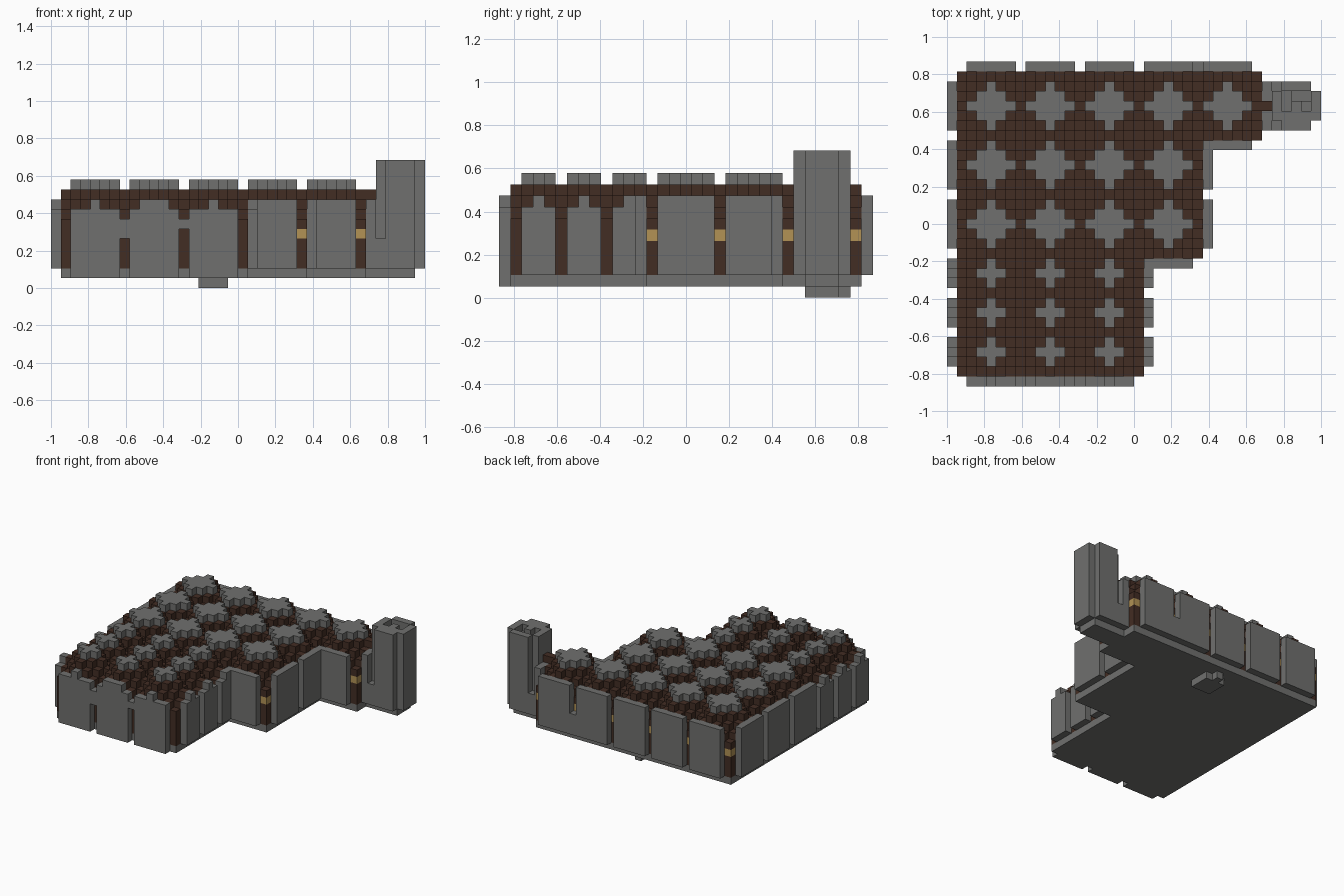
import bpy, bmesh, math
from itertools import product
from mathutils import Vector

cube = bpy.data.objects.get("Cube")
if cube:
    bpy.data.objects.remove(cube, do_unlink=True)

UNIT = 2 / 38                      # edge of one block
ORIGIN = Vector((-19, -16.5, 0))   # grid corner, in blocks


def material(name, rgb):
    m = bpy.data.materials.new(name)
    m.use_nodes = True
    m.diffuse_color = (*rgb, 1)
    m.node_tree.nodes["Principled BSDF"].inputs["Base Color"].default_value = (*rgb, 1)
    return m


STONE = material("grey stone", (0.16, 0.162, 0.157))
WOOD = material("dark brown", (0.055, 0.026, 0.017))
GOLD = material("gold", (0.445, 0.287, 0.089))

parts = {}   # name -> (material, set of blocks)
taken = {}   # block -> part name


def put(name, mat, xs, ys, zs):
    """Fill a range of blocks; a later part replaces an earlier one."""
    blocks = parts.setdefault(name, (mat, set()))[1]
    for c in product(xs, ys, zs):
        if c in taken:
            parts[taken[c]][1].discard(c)
        taken[c] = name
        blocks.add(c)


def span(a, n):
    return range(a, a + n)


def build(name, mat, blocks):
    """Skin a set of blocks with only its exposed faces, then merge flat areas."""
    bm = bmesh.new()
    verts = {}

    def vert(p):
        key = tuple(round(v) for v in p)
        if key not in verts:
            verts[key] = bm.verts.new((Vector(key) + ORIGIN) * UNIT)
        return verts[key]

    for c in sorted(blocks):
        for axis, side in product(range(3), (0, 1)):
            n = list(c)
            n[axis] += 2 * side - 1
            if tuple(n) in taken:
                continue
            u, v = Vector(), Vector()
            u[(axis + 1) % 3] = v[(axis + 2) % 3] = 1
            base = Vector(c)
            base[axis] += side
            ring = [base, base + u, base + u + v, base + v]
            bm.faces.new([vert(p) for p in (ring if side else ring[::-1])])
    bmesh.ops.dissolve_limit(bm, angle_limit=math.radians(1),
                             verts=bm.verts[:], edges=bm.edges[:])
    mesh = bpy.data.meshes.new(name)
    bm.to_mesh(mesh)
    bm.free()
    mesh.materials.append(mat)
    bpy.context.collection.objects.link(bpy.data.objects.new(name, mesh))


# Bays: (centre x, centre y, half depth); the deep rows reach further to the left
bays = [(x, y, h) for y, h, n in ((3, 2, 3), (7, 2, 3), (11, 2, 3),
                                  (16, 3, 4), (22, 3, 4), (28, 3, 5))
        for x in range(4, 4 + 6 * n, 6)]

# Stepped vault over each bay, foundation below
top = {}
for bx, by, h in bays:
    for dx, dy in product(range(-3, 4), range(-h, h + 1)):
        p = (bx + dx, by + dy)
        top[p] = max(top.get(p, 0), min(10, 9 + h - abs(dx) - abs(dy)))
for (x, y), t in top.items():
    put("foundation", STONE, [x], [y], [1])
    put("vaulted_roof", WOOD, [x], [y], range(2, min(t, 9) + 1))
    if t == 10:
        put("roof_caps", STONE, [x], [y], [10])

# Pillars at bay corners, with a gold band on the large bays
for bx, by, h in bays:
    for x, y in product((bx - 3, bx + 3), (by - h, by + h)):
        put("pillars", WOOD, [x], [y], span(2, 5))
for bx, by, h in bays:
    if h == 3:
        for x, y in product((bx - 3, bx + 3), (by - h, by + h)):
            put("gold_bands", GOLD, [x], [y], [5])

# Wall panels on every outer side of a bay
for bx, by, h in bays:
    wide, deep = span(bx - 2, 5), span(by - h + 1, 2 * h - 1)
    for x, ok in ((bx - 4, (bx - 4, by)), (bx + 4, (bx + 4, by))):
        if ok not in top:
            put("side_walls", STONE, [x], deep, span(2, 6 if h == 2 else 7))
            put("side_walls", STONE, [x], [by], [8])
    if (bx, by + h + 1) not in top:
        put("back_walls", STONE, wide, [by + h + 1], span(2, 7))
    if (bx, by - h - 1) not in top:
        if h == 2:
            put("front_walls", STONE, wide, [by - h - 1], span(1, 7))
            crest = 1 if bx == 10 else 0
            put("front_walls", STONE, span(bx - crest, 1 + 2 * crest), [by - h - 1], [8])
        else:
            put("front_walls", STONE, wide, [by - h - 1], span(2, 7))

# Bridges that close parts of the gaps between panels
put("front_bridges", STONE, [7], [0], (5, 6))
put("front_bridges", STONE, [13], [0], [6])
put("back_bridge", STONE, [25], [32], span(2, 3))
put("notch_corner", STONE, [20], [12], span(2, 7))
put("notch_corner", STONE, [26], [24], span(2, 7))

# Corner tower: an eight-sided shaft with a winding stair inside
put("tower_base", STONE, span(32, 5), span(27, 3), [1])
for dx, dy in product(range(-2, 3), repeat=2):
    if abs(dx) + abs(dy) < 4:
        put("tower", STONE, [35 + dx], [28 + dy], span(2, 11))
    elif dx < 0:
        put("tower", STONE, [35 + dx], [28 + dy], span(2, 3))
put("tower_link", STONE, [32], span(26, 5), span(2, 7))
put("tower_door_lintel", WOOD, [32], [28], [9])
stair = [(-1, 0), (-1, 1), (0, 1), (1, 1), (1, 0)]
for i, (dx, dy) in enumerate(stair):
    for z in range(10 + i // 2, 13):
        c = (35 + dx, 28 + dy, z)
        parts["tower"][1].discard(c)
        taken.pop(c, None)

# Small foot under the foundation
put("foot", STONE, span(15, 3), span(27, 3), [0])
put("foot", STONE, [16], [30], [0])

for name, (mat, blocks) in parts.items():
    if blocks:
        build(name, mat, blocks)
